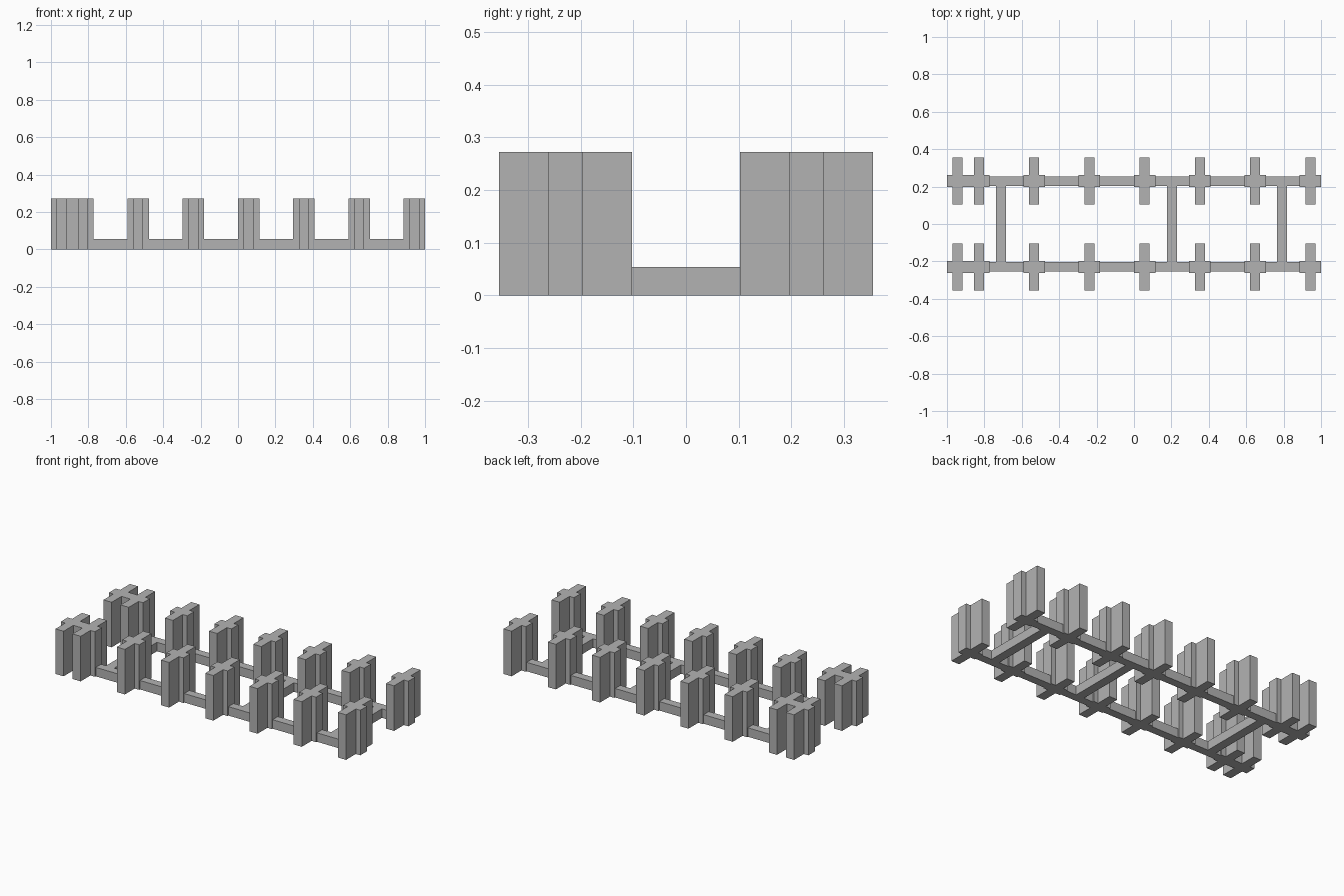
import bpy
import bmesh

cube = bpy.data.objects.get("Cube")
if cube:
    bpy.data.objects.remove(cube, do_unlink=True)

grey = bpy.data.materials.new("plain grey")
grey.use_nodes = True
color = (0.45, 0.45, 0.45, 1)
grey.diffuse_color = color
grey.node_tree.nodes["Principled BSDF"].inputs["Base Color"].default_value = color

ROW_Y = 0.229
PILLAR_HEIGHT = 0.272
BEAM_HEIGHT = 0.054


def extrude_outline(name, outline, height, x, y):
    """Flat outline on the ground, raised to a closed prism."""
    bm = bmesh.new()
    base = bm.faces.new([bm.verts.new((px, py, 0)) for px, py in outline])
    raised = bmesh.ops.extrude_face_region(bm, geom=[base], use_keep_orig=True)["geom"]
    top = [v for v in raised if isinstance(v, bmesh.types.BMVert)]
    bmesh.ops.translate(bm, verts=top, vec=(0, 0, height))
    bmesh.ops.recalc_face_normals(bm, faces=bm.faces[:])
    mesh = bpy.data.meshes.new(name)
    bm.to_mesh(mesh)
    bm.free()
    mesh.materials.append(grey)
    obj = bpy.data.objects.new(name, mesh)
    obj.location = (x, y, 0)
    bpy.context.collection.objects.link(obj)


def rectangle(half_x, half_y):
    return [(-half_x, -half_y), (half_x, -half_y), (half_x, half_y), (-half_x, half_y)]


def cross(arm_x, arm_y, core_x, core_y):
    quarter = [(arm_x, core_y), (core_x, core_y), (core_x, arm_y)]
    half = quarter + [(-x, y) for x, y in reversed(quarter)]
    return half + [(-x, -y) for x, y in half]


# Evenly spaced pillars plus one extra at the left end of each row
pillar_xs = [-0.943] + [-0.829 + 0.2953 * i for i in range(7)]

for side, sign in (("front", -1), ("back", 1)):
    y = sign * ROW_Y
    # Cross-shaped pillars
    for i, x in enumerate(pillar_xs):
        extrude_outline(f"{side}_pillar_{i + 1}", cross(0.057, 0.126, 0.027, 0.0325),
                        PILLAR_HEIGHT, x, y)
    # Long ground rail
    extrude_outline(f"{side}_rail", rectangle(0.94, 0.025), BEAM_HEIGHT, 0, y)

# Beams tying both rails together
for i, x in enumerate((-0.711, 0.203, 0.791)):
    extrude_outline(f"cross_beam_{i + 1}", rectangle(0.027, ROW_Y - 0.025),
                    BEAM_HEIGHT, x, 0)
